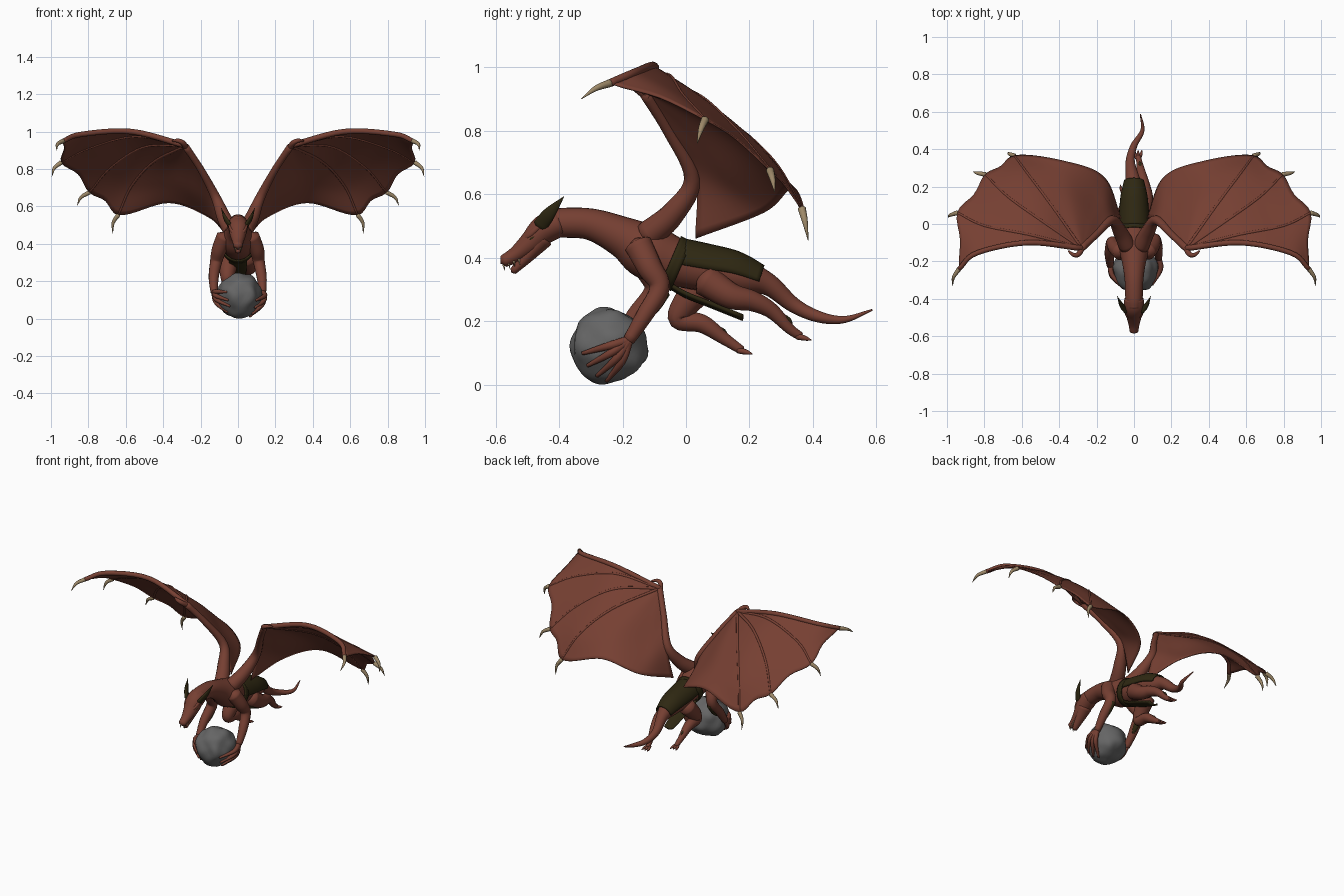
import bpy, bmesh, math
from mathutils import Vector, noise

if "Cube" in bpy.data.objects:
    bpy.data.objects.remove(bpy.data.objects["Cube"])


def material(name, rgb):
    m = bpy.data.materials.new(name)
    m.diffuse_color = (*rgb, 1)
    m.use_nodes = True
    m.node_tree.nodes["Principled BSDF"].inputs["Base Color"].default_value = m.diffuse_color
    return m


SKIN = material("red brown hide", (0.18, 0.05, 0.032))
GREEN = material("dark olive", (0.028, 0.021, 0.006))
BONE = material("claw bone", (0.34, 0.25, 0.14))
STONE = material("grey stone", (0.13, 0.13, 0.13))


def finish(name, bm, mat, thick=0):
    bmesh.ops.recalc_face_normals(bm, faces=bm.faces)
    me = bpy.data.meshes.new(name)
    bm.to_mesh(me)
    bm.free()
    for p in me.polygons:
        p.use_smooth = True
    me.materials.append(mat)
    ob = bpy.data.objects.new(name, me)
    bpy.context.collection.objects.link(ob)
    if thick:
        s = ob.modifiers.new("thickness", "SOLIDIFY")
        s.thickness, s.offset = thick, 0
    return ob


def curve(pts, u):
    """Smooth curve through points, u from 0 to 1."""
    n = len(pts) - 1
    i = min(int(u * n + 1e-9), n - 1)
    t = u * n - i
    b, c = Vector(pts[i]), Vector(pts[i + 1])
    a = Vector(pts[i - 1]) if i else b * 2 - c
    d = Vector(pts[i + 2]) if i + 2 <= n else c * 2 - b
    return 0.5 * (2 * b + (c - a) * t + (2 * a - 5 * b + 4 * c - d) * t ** 2
                  + (3 * b - a - 3 * c + d) * t ** 3)


def tube(name, pts, mat, flat=1.0, sides=14, steps=6, keep=None, thick=0):
    """Round limb through (x, y, z, radius) points; flat scales its width."""
    n = (len(pts) - 1) * steps
    path = [curve(pts, i / n) for i in range(n + 1)]
    mid = [p.to_3d() for p in path]
    span = mid[-1] - mid[0]
    k = min(range(3), key=lambda a: abs(span[a]))
    ref = Vector([float(a == k) for a in range(3)])
    bm = bmesh.new()
    rings = []
    for i, p in enumerate(path):
        tan = (mid[min(i + 1, n)] - mid[max(i - 1, 0)]).normalized()
        u = (ref - tan * ref.dot(tan)).normalized()
        w = tan.cross(u)
        r = max(p[3], 0.001)
        rings.append([bm.verts.new(mid[i] + r * (u * flat * math.cos(a) + w * math.sin(a)))
                      for a in [2 * math.pi * j / sides for j in range(sides)]])
    for a, b in zip(rings, rings[1:]):
        for j in range(sides):
            m = (j + 1) % sides
            bm.faces.new((a[j], a[m], b[m], b[j]))
    if keep:
        drop = [f for f in bm.faces if not keep(f.calc_center_median())]
        bmesh.ops.delete(bm, geom=drop, context="FACES")
    else:
        for ring, end, nxt in ((rings[0], 0, 1), (rings[-1], n, n - 1)):
            out = (mid[end] - mid[nxt]).normalized() * path[end][3] * 0.6
            tip = bm.verts.new(mid[end] + out)
            for j in range(sides):
                bm.faces.new((ring[j], ring[(j + 1) % sides], tip))
    return finish(name, bm, mat, thick)


# Body from neck to tail
tube("body_and_tail", [(0, -.45, .51, .035), (0, -.4, .51, .046), (0, -.3, .505, .05),
     (0, -.2, .465, .065), (0, -.12, .42, .088), (0, -.03, .385, .076), (0, .08, .36, .068),
     (0, .18, .34, .055), (-.01, .26, .315, .035), (-.02, .34, .25, .024),
     (0, .42, .213, .018), (.045, .5, .205, .011), (.035, .586, .235, .003)], SKIN, sides=24)

# Head, jaw, ears, eyes and teeth
tube("head", [(0, -.4, .51, .045), (0, -.445, .49, .047), (0, -.49, .447, .037),
     (0, -.535, .411, .026), (0, -.575, .388, .02)], SKIN, 1.15, 18)
tube("lower_jaw", [(0, -.45, .462, .034), (0, -.5, .405, .022), (0, -.545, .357, .012)], SKIN, 1.3)
for s in (1, -1):
    side = "right" if s > 0 else "left"
    tube(side + "_ear", [(s * .045, -.46, .5, .024), (s * .07, -.43, .54, .02),
         (s * .09, -.385, .592, .001)], GREEN, .45)
    tube(side + "_brow", [(s * .015, -.515, .45, .006), (s * .034, -.488, .474, .011),
         (s * .048, -.45, .51, .008)], SKIN)
    tube(side + "_eye", [(s * .026, -.509, .446, .004), (s * .038, -.488, .459, .006),
         (s * .044, -.472, .47, .003)], GREEN, sides=8, steps=3)
    for i in range(4):
        y, z = -.575 + i * .016, .372 + i * .006
        x = s * (.012 + i * .004)
        tube(side + "_tooth", [(x, y, z + .004, .004), (x, y + .004, z - .012, .0005)],
             BONE, sides=6, steps=2)

# Wings: finger bones fan out from the wrist, with the membrane lofted across them
WRIST = (.28, -.13, .925)
FINGERS = [
    [WRIST, (.57, -.1, 1.0), (.84, -.155, .985), (.935, -.24, .95)],
    [WRIST, (.55, -.06, .975), (.8, -.01, .91), (.945, .06, .835)],
    [WRIST, (.5, .02, .92), (.68, .15, .81), (.795, .265, .675)],
    [WRIST, (.45, .11, .84), (.57, .27, .71), (.64, .365, .555)]]
CLAWS = [(.97, -.33, .9), (.995, .035, .76), (.86, .28, .605), (.67, .385, .455)]
INNER = [
    [WRIST, (.33, .08, .82), (.36, .22, .72), (.37, .335, .62)],
    [WRIST, (.24, .02, .79), (.19, .13, .65), (.16, .25, .545)],
    [WRIST, (.2, -.055, .8), (.12, .03, .65), (.07, .03, .46)]]


def membrane_point(u, v):
    scallop = .06 * math.sin(6 * math.pi * v) ** 2 if v < .5 else 0
    return curve([curve(r, u * (1 - scallop)) for r in FINGERS + INNER], v)


for s in (1, -1):
    side = "right" if s > 0 else "left"
    flip = lambda p: (s * p[0], *p[1:])
    bm = bmesh.new()
    NU, NV = 20, 48
    g = [[bm.verts.new(flip(membrane_point(i / NU, j / NV))) for j in range(NV + 1)]
         for i in range(NU + 1)]
    for i in range(NU):
        for j in range(NV):
            bm.faces.new((g[i][j], g[i + 1][j], g[i + 1][j + 1], g[i][j + 1]))
    bmesh.ops.remove_doubles(bm, verts=bm.verts, dist=.0005)
    finish(side + "_wing_membrane", bm, SKIN, .006)
    for k, f in enumerate(FINGERS):
        r0 = .016 if k == 0 else .009
        tube(side + "_wing_finger", [flip((*p, r0 - i * .001)) for i, p in enumerate(f)], SKIN, sides=10)
        a, b = Vector(f[-1]), Vector(CLAWS[k])
        m = (a + b) / 2 + Vector((.012, 0, .008))
        tube(side + "_wing_claw", [flip((*a, .013)), flip((*m, .009)), flip((*b, .001))], BONE, sides=10)
    tube(side + "_wing_arm", [flip(p) for p in [(.035, -.12, .47, .045), (.075, -.04, .54, .038),
         (.12, .02, .65, .026), (.2, -.055, .8, .019), (.28, -.13, .92, .019)]], SKIN)
    tube(side + "_wing_thumb", [flip(p) for p in [(.275, -.12, .91, .017), (.295, -.16, .94, .014),
         (.322, -.165, .952, .011), (.35, -.145, .95, .005)]], SKIN)

# Rock held in the hands
ROCK = Vector((.01, -.243, .122))
bm = bmesh.new()
bmesh.ops.create_icosphere(bm, subdivisions=4, radius=1)
for v in bm.verts:
    v.co = ROCK + v.co * (.119 + .014 * noise.noise(v.co * 1.9))
low = min(v.co.z for v in bm.verts)
bmesh.ops.translate(bm, verts=bm.verts, vec=(0, 0, -low))
finish("rock", bm, STONE)


def on_rock(p, r):
    return ROCK + (Vector(p) - ROCK).normalized() * r


# Arms and gripping hands
ARMS = {
    "right": ([(.07, -.15, .44, .045), (.1, -.115, .37, .04), (.112, -.083, .305, .032),
               (.127, -.13, .22, .027), (.132, -.18, .14, .019)],
              [(.09, -.32, .1), (.09, -.31, .06), (.075, -.28, .03), (.06, -.25, .015)]),
    "left": ([(-.07, -.15, .44, .045), (-.1, -.125, .37, .04), (-.118, -.1, .3, .032),
              (-.13, -.16, .22, .027), (-.128, -.22, .14, .019)],
             [(-.05, -.33, .14), (-.05, -.34, .1), (-.045, -.34, .065), (-.06, -.3, .03)])}
for side, (pts, tips) in ARMS.items():
    s = 1 if side == "right" else -1
    tube(side + "_arm", pts, SKIN)
    wrist = Vector(pts[-1][:3])
    for t in tips:
        knuckle = on_rock(wrist.lerp(Vector(t), .45), .132)
        tube(side + "_finger", [(*wrist, .015), (*knuckle, .013), (*on_rock(t, .123), .006)],
             SKIN, sides=10)
    e = Vector(pts[2][:3])
    tube(side + "_elbow_fin", [(e.x - s * .005, e.y + .01, e.z - .01, .026),
         (e.x, e.y - .02, e.z - .06, .022), (e.x, e.y - .05, e.z - .1, .008)], GREEN, .8)

# Hind legs with toes and calf fins
LEGS = {
    "right": [(.045, .06, .33, .052), (.06, .14, .28, .042), (.052, .21, .263, .033),
              (.04, .27, .232, .025), (.03, .325, .177, .017), (.022, .36, .152, .014)],
    "left": [(-.045, .06, .32, .052), (-.055, .0, .255, .044), (-.057, -.022, .205, .033),
             (-.056, .05, .192, .03), (-.055, .12, .145, .02), (-.053, .175, .108, .014)]}
for side, pts in LEGS.items():
    tube(side + "_leg", pts, SKIN)
    x, y, z, _ = pts[-1]
    for d in (-1, 0, 1):
        tube(side + "_toe", [(x + d * .006, y - .01, z, .01), (x + d * .016, y + .015, z - .006, .008),
             (x + d * .02, y + .034, z - .012, .002)], SKIN, sides=8)
    a, b = Vector(pts[3][:3]), Vector(pts[4][:3])
    up = Vector((0, .008, .012))
    tube(side + "_calf_fin", [(*(a.lerp(b, .4) + up * .6), .012), (*(a.lerp(b, .8) + up), .012),
         (*(b + up * 1.2), .003)], GREEN, .7)

# Loincloth: cover over the back, belt and hanging flap
tube("loincloth_back", [(0, -.015, .378, .079), (0, .06, .365, .076), (0, .15, .35, .068),
     (0, .23, .325, .05)], GREEN, sides=28, keep=lambda c: c.z > .368 - c.y * .16, thick=.008)
tube("belt", [(0, -.05, .388, .083), (0, -.015, .373, .081)], GREEN, sides=28, steps=3,
     keep=lambda c: True, thick=.008)
FLAP = [(0, -.05, .305, .045), (0, 0, .277, .045), (0, .08, .245, .042), (0, .18, .205, .03)]
bm = bmesh.new()
rows = []
for i in range(13):
    p = curve(FLAP, i / 12)
    rows.append([bm.verts.new((p[3] * k / 4, p[1], p[2] + .012 * (k / 4) ** 2)) for k in range(-4, 5)])
for a, b in zip(rows, rows[1:]):
    for k in range(8):
        bm.faces.new((a[k], a[k + 1], b[k + 1], b[k]))
finish("loincloth_flap", bm, GREEN, .01)
